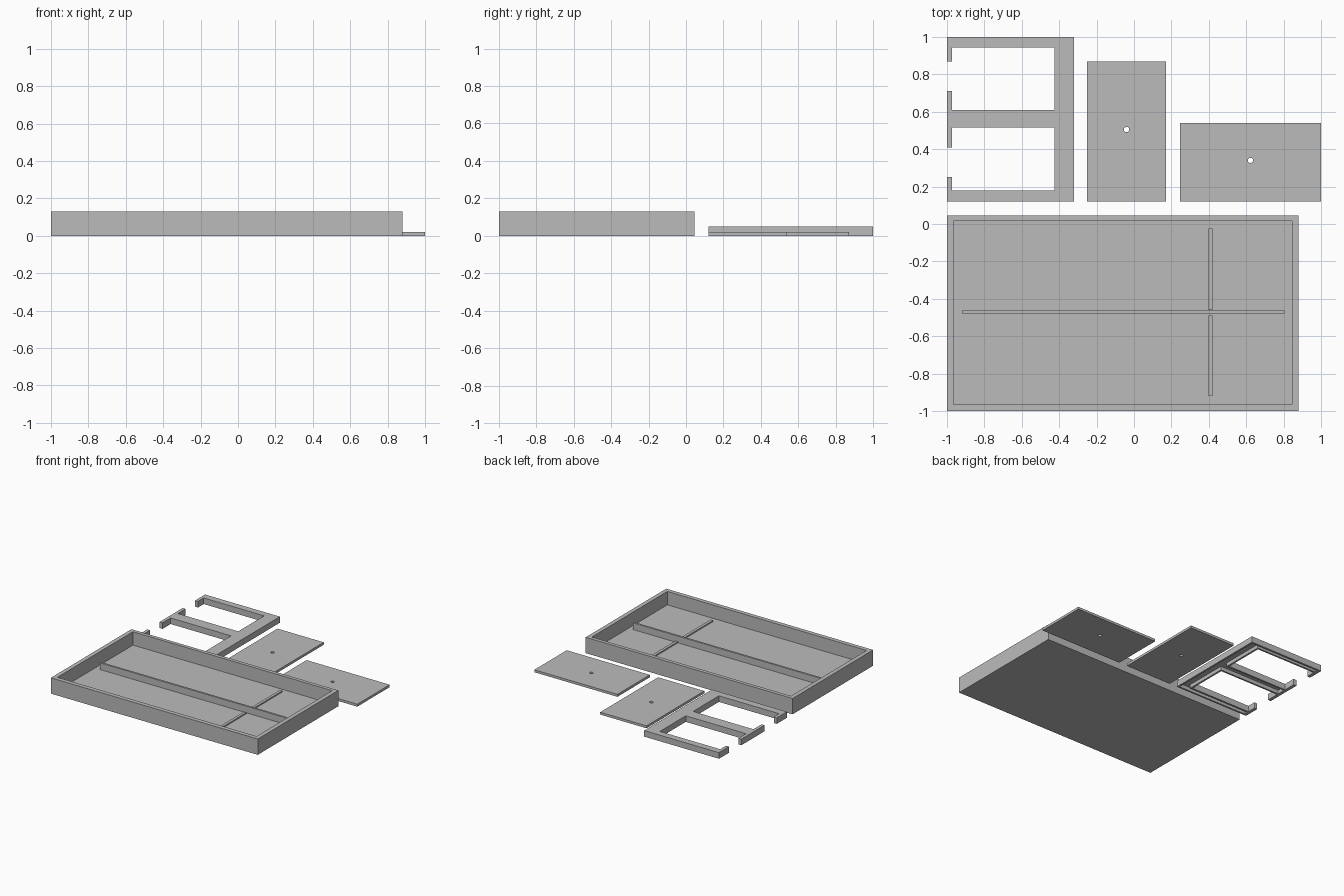
import bpy
import bmesh
from mathutils import Matrix, Vector

default = bpy.data.objects.get("Cube")
if default:
    bpy.data.objects.remove(default, do_unlink=True)

grey = bpy.data.materials.new("plain grey")
grey.use_nodes = True
colour = (0.5, 0.5, 0.5, 1)
grey.diffuse_color = colour
grey.node_tree.nodes["Principled BSDF"].inputs["Base Color"].default_value = colour


def finish(name, bm):
    mesh = bpy.data.meshes.new(name)
    bm.to_mesh(mesh)
    bm.free()
    mesh.materials.append(grey)
    obj = bpy.data.objects.new(name, mesh)
    bpy.context.collection.objects.link(obj)
    return obj


def box(name, x, y, z):
    """Block spanning the given (low, high) ranges."""
    bm = bmesh.new()
    size = Vector((x[1] - x[0], y[1] - y[0], z[1] - z[0]))
    centre = Vector((sum(x), sum(y), sum(z))) / 2
    bmesh.ops.create_cube(bm, size=1, matrix=Matrix.Translation(centre) @ Matrix.Diagonal(size).to_4x4())
    return finish(name, bm)


def peg(name, x, y, radius):
    bm = bmesh.new()
    bmesh.ops.create_cone(bm, cap_ends=True, segments=24, radius1=radius, radius2=radius,
                          depth=0.2, matrix=Matrix.Translation((x, y, 0)))
    return finish(name, bm)


def cut(target, cutter):
    """Subtract the cutter, then discard it."""
    cutter.hide_render = True
    mod = target.modifiers.new("cut", "BOOLEAN")
    mod.operation, mod.solver, mod.object = "DIFFERENCE", "EXACT", cutter
    bpy.context.view_layer.update()
    graph = bpy.context.evaluated_depsgraph_get()
    mesh = bpy.data.meshes.new_from_object(target.evaluated_get(graph))
    target.modifiers.clear()
    target.data = mesh
    bpy.data.objects.remove(cutter, do_unlink=True)


# Open tray
floor = 0.02
tray = box("tray", (-1, 0.88), (-1, 0.045), (0, 0.13))
cut(tray, box("tray_hollow", (-0.965, 0.845), (-0.965, 0.015), (floor, 0.2)))

# Long divider and low cross ribs on the tray floor
box("long_divider", (-0.92, 0.805), (-0.478, -0.462), (floor, 0.075))
box("back_cross_rib", (0.397, 0.42), (-0.46, -0.025), (floor, 0.03))
box("front_cross_rib", (0.397, 0.42), (-0.92, -0.49), (floor, 0.03))

# Frame with two windows, each open on the right side between short hooks
frame = box("window_frame", (-1, -0.32), (0.12, 1), (0, 0.05))
for low, high, gap in ((0.18, 0.515, (0.25, 0.41)), (0.61, 0.945, (0.71, 0.87))):
    cut(frame, box("window", (-0.973, -0.425), (low, high), (-0.1, 0.1)))
    cut(frame, box("window_gap", (-1.1, -0.95), gap, (-0.1, 0.1)))

# Channels in the underside of the frame bars
roof = 0.03
cut(frame, box("channel", (-0.41, -0.335), (0.135, 0.985), (-0.1, roof)))
for low, high in ((0.135, 0.165), (0.53, 0.595), (0.96, 0.985)):
    cut(frame, box("channel", (-0.973, -0.38), (low, high), (-0.1, roof)))

# Flat cover plates with a finger hole
for name, x, y in (("tall_cover", (-0.25, 0.17), (0.12, 0.87)),
                   ("wide_cover", (0.245, 1), (0.12, 0.54))):
    plate = box(name, x, y, (0, 0.02))
    cut(plate, peg("finger_hole", sum(x) / 2, sum(y) / 2 + 0.01, 0.014))
